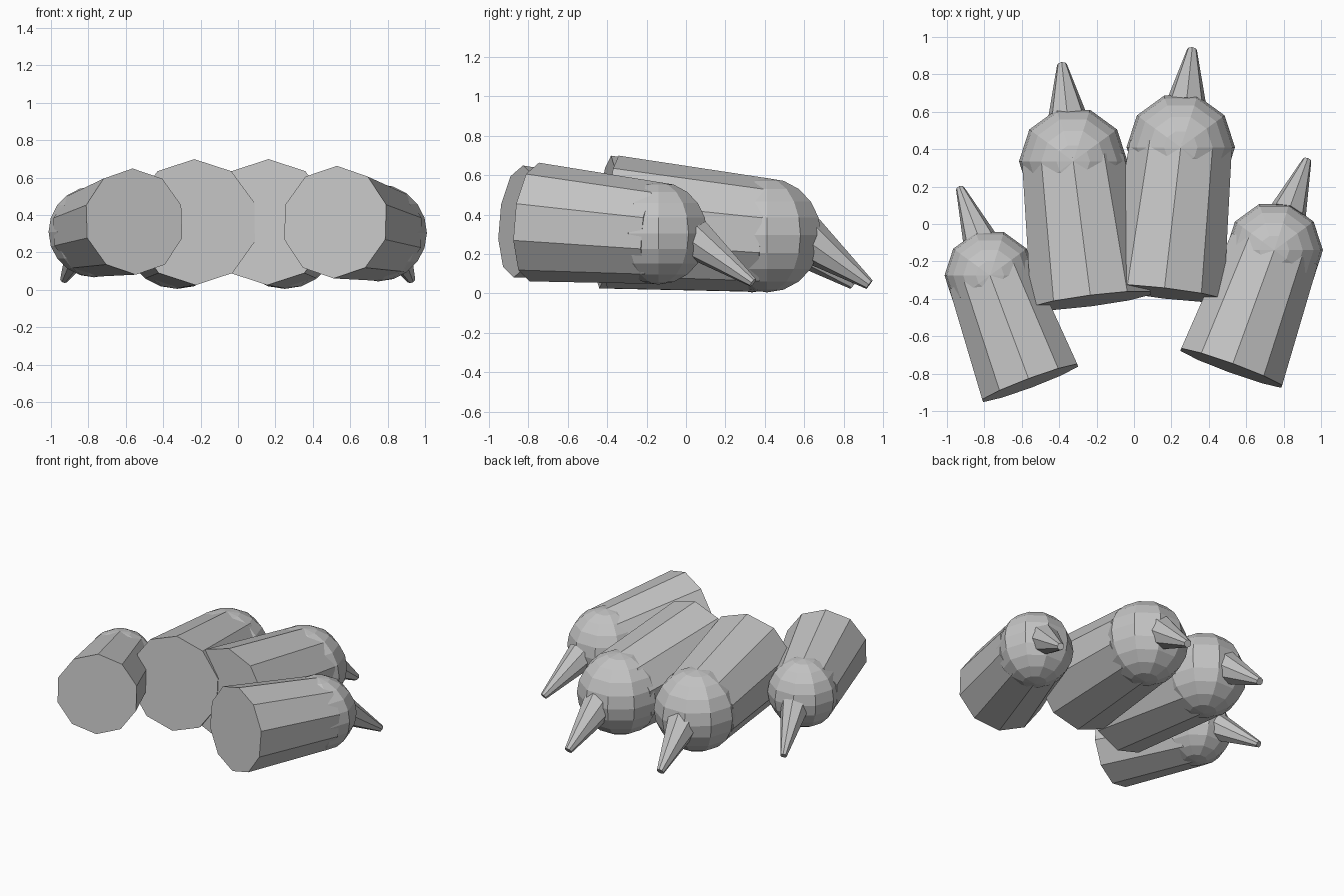
import bpy, bmesh, math
from mathutils import Vector, Matrix

if "Cube" in bpy.data.objects:
    bpy.data.objects.remove(bpy.data.objects["Cube"])

grey = bpy.data.materials.new("plain grey")
grey.diffuse_color = (0.55, 0.55, 0.55, 1)
grey.use_nodes = True
grey.node_tree.nodes["Principled BSDF"].inputs["Base Color"].default_value = grey.diffuse_color


def finish(bm, name):
    bmesh.ops.recalc_face_normals(bm, faces=bm.faces)
    mesh = bpy.data.meshes.new(name)
    bm.to_mesh(mesh)
    bm.free()
    mesh.materials.append(grey)
    obj = bpy.data.objects.new(name, mesh)
    bpy.context.collection.objects.link(obj)


def tapered(name, start, end, r1, r2, sides):
    """Closed tapered tube between two points, with one corner facing up."""
    start, end = Vector(start), Vector(end)
    axis = (end - start).normalized()
    side = axis.cross(Vector((0, 0, 1))).normalized()
    up = side.cross(axis)
    bm = bmesh.new()
    rings = []
    for centre, r in ((start, r1), (end, r2)):
        rings.append([bm.verts.new(centre + r * (up * math.cos(a) + side * math.sin(a)))
                      for a in (2 * math.pi * i / sides for i in range(sides))])
    for i in range(sides):
        j = (i + 1) % sides
        bm.faces.new((rings[0][i], rings[0][j], rings[1][j], rings[1][i]))
    bm.faces.new(rings[0])
    bm.faces.new(rings[1])
    finish(bm, name)


def knuckle(name, centre, r):
    """Low-poly ball with an upright pole and a corner facing the back."""
    bm = bmesh.new()
    bmesh.ops.create_uvsphere(bm, u_segments=10, v_segments=10, radius=r,
                              matrix=Matrix.Translation(centre) @ Matrix.Rotation(math.pi / 2, 4, 'Z'))
    finish(bm, name)


# name, rear centre, rear radius, ball centre, ball radius, claw root, claw tip
toes = [
    ("outer_left", (-.555, -.85, .365), .285, (-.77, -.275, .31), .243, (-.83, -.07, .25), (-.93, .19, .055)),
    ("inner_left", (-.23, -.41, .362), .338, (-.325, .335, .295), .29, (-.355, .57, .25), (-.385, .85, .045)),
    ("inner_right", (.16, -.37, .362), .338, (.25, .41, .295), .29, (.28, .65, .25), (.31, .93, .045)),
    ("outer_right", (.52, -.77, .362), .302, (.75, -.14, .305), .26, (.83, .08, .25), (.925, .34, .055)),
]

for name, rear, r_rear, ball, r_ball, root, tip in toes:
    tapered(name + "_toe", rear, ball, r_rear, r_ball * .99, 10)
    knuckle(name + "_toe_ball", ball, r_ball)
    # claw starts inside the ball
    inner = Vector(root).lerp(Vector(tip), -.15)
    k = r_ball / .29
    tapered(name + "_claw", inner, tip, .118 * k, .027 * k, 8)
